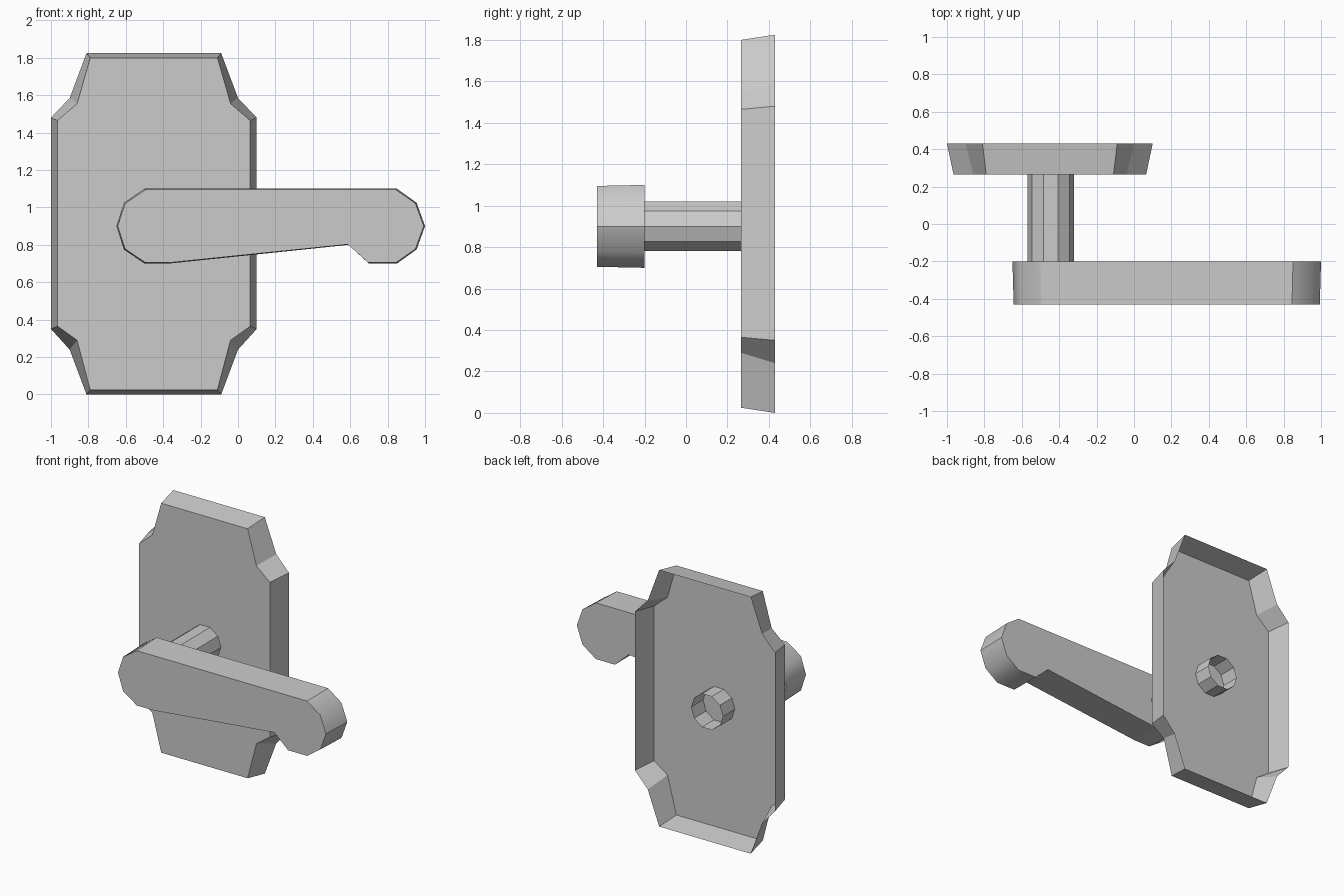
import bpy, bmesh, math
from mathutils import Vector

cube = bpy.data.objects.get("Cube")
if cube:
    bpy.data.objects.remove(cube, do_unlink=True)

GREY = (0.6, 0.6, 0.6, 1.0)
metal = bpy.data.materials.new("grey_metal")
metal.use_nodes = True
metal.diffuse_color = GREY
metal.node_tree.nodes["Principled BSDF"].inputs["Base Color"].default_value = GREY


def loft(name, front, back, y_front, y_back, cap_front=True, cap_back=True):
    """Join two matching x-z outlines, with optional end caps."""
    bm = bmesh.new()
    f = [bm.verts.new((x, y_front, z)) for x, z in front]
    b = [bm.verts.new((x, y_back, z)) for x, z in back]
    n = len(f)
    for i in range(n):
        j = (i + 1) % n
        bm.faces.new((f[i], f[j], b[j], b[i]))
    if cap_front:
        bm.faces.new(f[::-1])
    if cap_back:
        bm.faces.new(b)
    # Point normals outward from the middle axis, even on open shells
    bm.normal_update()
    mid = sum((v.co for v in bm.verts), Vector()) / len(bm.verts)
    side = bm.faces[:][0]
    if side.normal.dot(side.calc_center_median() - mid) < 0:
        bmesh.ops.reverse_faces(bm, faces=bm.faces[:])
    # Round only the narrow facets; keep broad faces flat
    for face in bm.faces:
        face.smooth = True
    for e in bm.edges:
        small = all(fc.calc_area() < 0.04 for fc in e.link_faces)
        e.smooth = small and len(e.link_faces) == 2 and e.calc_face_angle() < math.radians(39)
    mesh = bpy.data.meshes.new(name)
    bm.to_mesh(mesh)
    bm.free()
    mesh.materials.append(metal)
    obj = bpy.data.objects.new(name, mesh)
    bpy.context.collection.objects.link(obj)
    return obj


def mirrored(half, cx):
    """Mirror a right-hand half outline about x = cx."""
    return [(cx + x, z) for x, z in half] + [(cx - x, z) for x, z in half[::-1]]


# Backplate: tapered shell, open at the back
plate_front = [(0.34, 1.80), (0.41, 1.555), (0.515, 1.465),
               (0.515, 0.365), (0.41, 0.29), (0.34, 0.025)]
plate_back = [(0.36, 1.825), (0.45, 1.585), (0.55, 1.48),
              (0.55, 0.35), (0.45, 0.24), (0.36, 0.0)]
loft("backplate", mirrored(plate_front, -0.45), mirrored(plate_back, -0.45),
     0.265, 0.43, cap_back=False)

# Spindle: ten-sided open tube passing through the backplate
ring = [(-0.445 + 0.125 * math.cos(math.tau * i / 10),
         0.9 - 0.125 * math.sin(math.tau * i / 10)) for i in range(10)]
loft("spindle", ring, ring, -0.2, 0.4, cap_front=False, cap_back=False)

# Lever handle: faceted ends, sloping underside, slight taper to the front
lever = [(-0.5, 1.1), (0.85, 1.1), (0.955, 1.025), (1.0, 0.9), (0.955, 0.775),
         (0.85, 0.7), (0.7, 0.7), (0.59, 0.8), (-0.37, 0.7), (-0.5, 0.7),
         (-0.61, 0.775), (-0.65, 0.9), (-0.61, 1.025)]
lever_front = [(0.175 + (x - 0.175) * 0.992, 0.9 + (z - 0.9) * 0.975) for x, z in lever]
loft("lever_handle", lever_front, lever, -0.43, -0.2)
